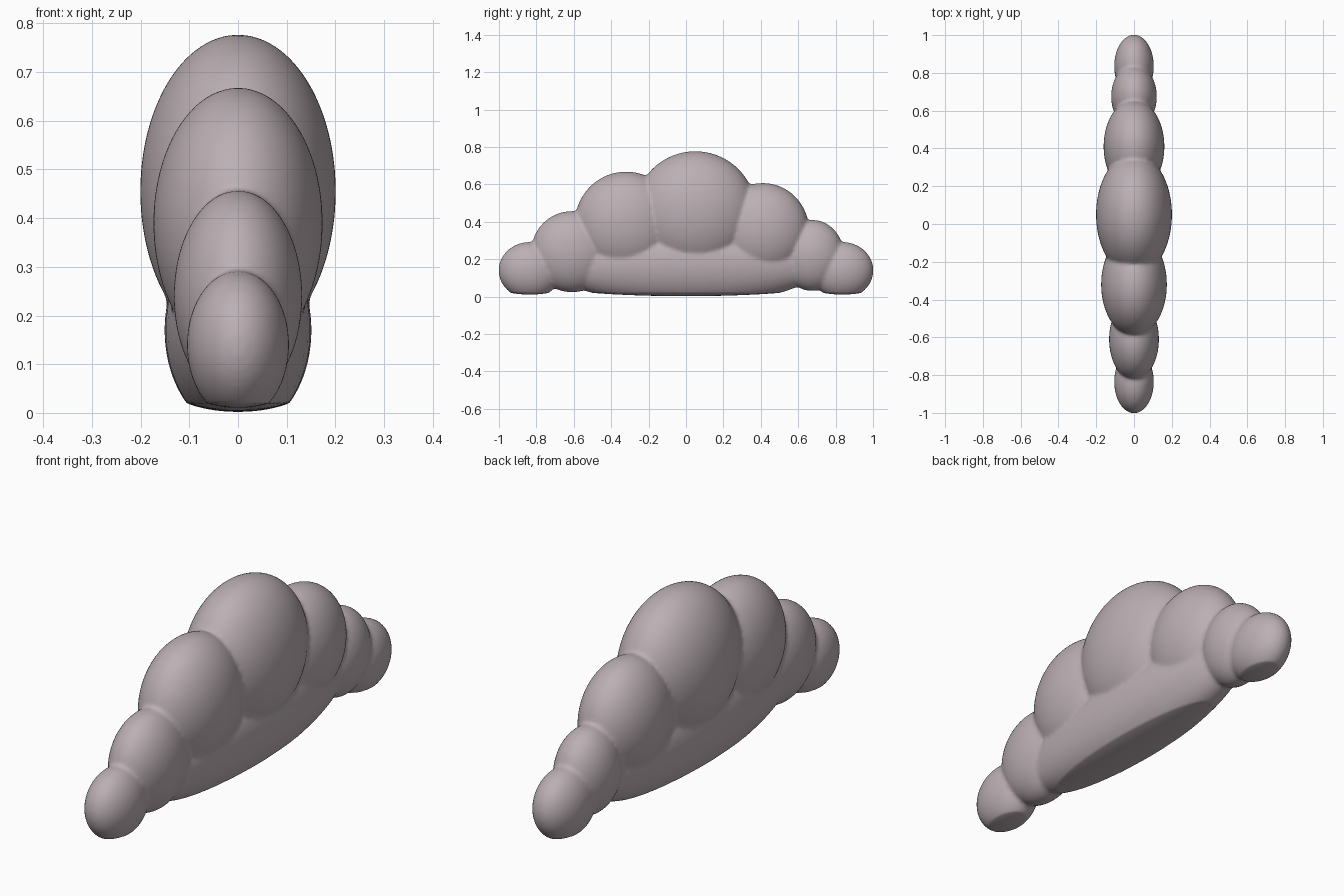
import bpy, bmesh
from mathutils import Matrix, Vector

if "Cube" in bpy.data.objects:
    bpy.data.objects.remove(bpy.data.objects["Cube"])

# Puffs: (centre y, centre z, radius x, radius y, radius z)
puffs = [
    (-0.835, 0.140, 0.105, 0.167, 0.152),
    (-0.610, 0.240, 0.132, 0.217, 0.217),
    (-0.320, 0.390, 0.174, 0.275, 0.278),
    (0.050, 0.455, 0.201, 0.325, 0.322),
    (0.410, 0.355, 0.161, 0.248, 0.252),
    (0.675, 0.220, 0.121, 0.170, 0.190),
    (0.835, 0.140, 0.105, 0.167, 0.152),
    (0.0, 0.170, 0.151, 0.720, 0.210),   # long base
]

bm = bmesh.new()
for y, z, rx, ry, rz in puffs:
    m = Matrix.Translation((0, y, z)) @ Matrix.Diagonal((rx, ry, rz, 1))
    bmesh.ops.create_uvsphere(bm, u_segments=64, v_segments=40, radius=1, matrix=m)
mesh = bpy.data.meshes.new("cloud")
bm.to_mesh(mesh)
bm.free()
cloud = bpy.data.objects.new("cloud", mesh)
bpy.context.collection.objects.link(cloud)

# Fuse the puffs and soften the creases
rem = cloud.modifiers.new("fuse", 'REMESH')
rem.mode = 'VOXEL'
rem.voxel_size = 0.009
soft = cloud.modifiers.new("soften", 'SMOOTH')
soft.factor = 0.5
soft.iterations = 8
bpy.context.view_layer.update()
dg = bpy.context.evaluated_depsgraph_get()
fused = bpy.data.meshes.new_from_object(cloud.evaluated_get(dg))
cloud.modifiers.clear()
cloud.data = fused

# Flatten the underside into a shallow dish
for v in fused.vertices:
    if v.co.z < 0.02:
        v.co.z = max(0.0, 0.02 + (v.co.z - 0.02) * 0.3)

mat = bpy.data.materials.new("mauve grey")
mat.diffuse_color = (0.50, 0.43, 0.455, 1)
mat.use_nodes = True
mat.node_tree.nodes["Principled BSDF"].inputs["Base Color"].default_value = mat.diffuse_color
fused.materials.clear()
fused.materials.append(mat)

bpy.context.view_layer.objects.active = cloud
cloud.select_set(True)
bpy.ops.object.shade_smooth_by_angle(angle=0.6)
